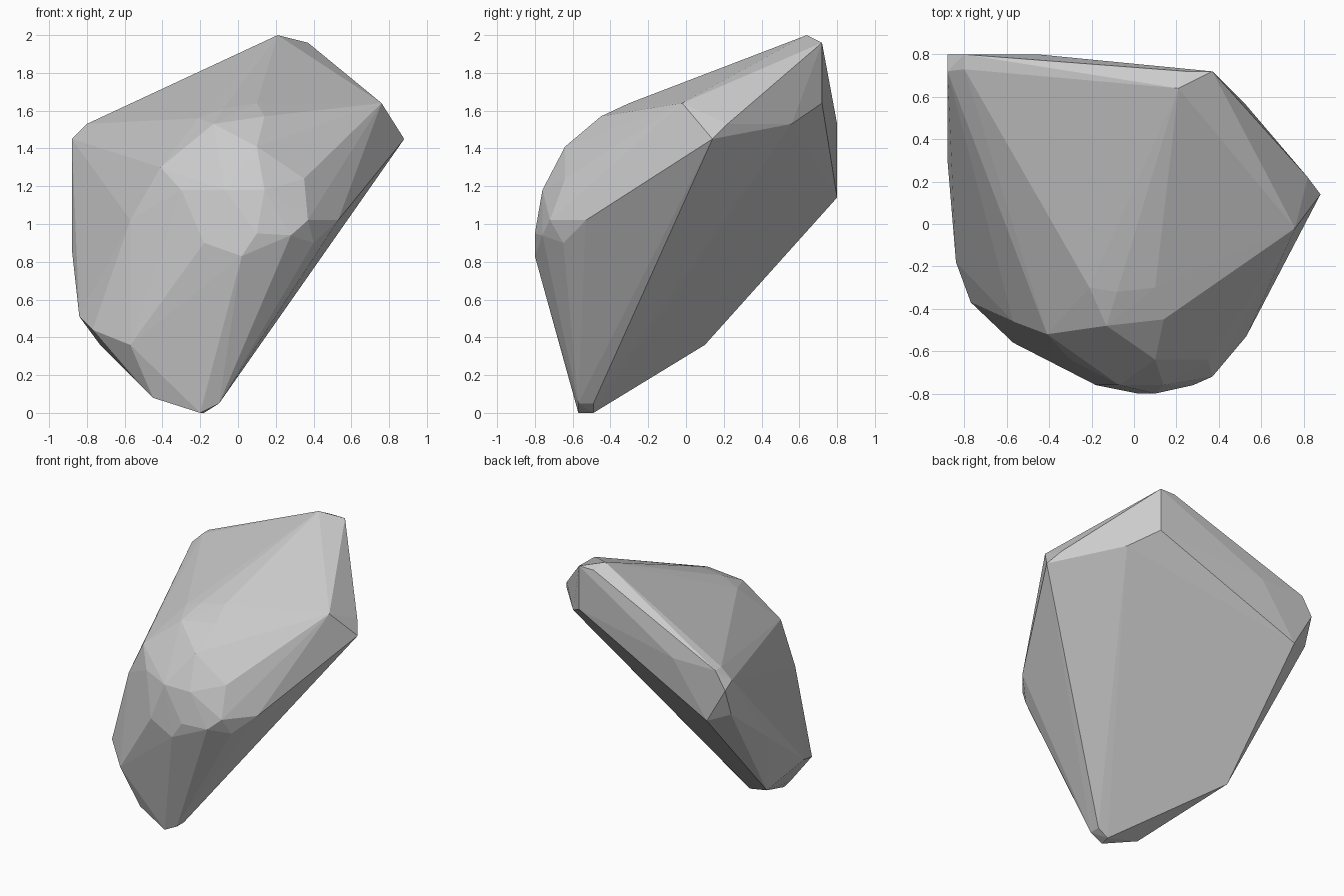
import bpy, bmesh

# Feature corners of a chipped boulder; the faceted skin is their convex hull
crown = [(.21, .64, 2), (.37, .72, 1.96), (.25, .72, 1.96), (.37, .72, 1.64),
         (.53, .56, 1.53), (.76, -.02, 1.64), (.88, .14, 1.45), (.82, .22, 1.53)]
back_edge = [(-.88, .72, 1.45), (-.88, .8, 1.4), (-.8, .73, 1.53), (-.8, .8, 1.53),
             (-.45, .8, 1.53), (-.73, .8, 1.14), (-.88, .73, 1.2), (-.88, .3, .87)]
foot = [(-.18, -.49, 0), (-.2, -.57, 0), (-.1, -.49, .05), (-.1, -.57, .05),
        (-.45, -.5, .08), (-.54, -.45, .17), (-.73, .1, .36), (-.84, -.18, .51),
        (-.77, -.37, .44), (-.57, -.56, .36)]
# Rounded front bulge
bulge = [(.1, -.3, 1.64), (-.08, -.32, 1.61), (-.21, -.3, 1.56), (-.13, -.48, 1.53),
         (.14, -.45, 1.57), (-.49, -.21, 1.36), (.1, -.64, 1.41), (.25, -.5, 1.46),
         (.45, -.5, 1.25), (.35, -.64, 1.24), (.53, -.53, 1.02), (.4, -.65, .9),
         (.37, -.72, 1.02), (.28, -.76, .94), (.1, -.8, .95), (.02, -.8, .83),
         (-.18, -.76, .9), (-.07, -.76, 1.18), (.14, -.76, 1.18), (-.3, -.64, 1.18),
         (-.41, -.52, 1.3), (-.57, -.46, 1.02)]

bm = bmesh.new()
for p in crown + back_edge + foot + bulge:
    bm.verts.new(p)
res = bmesh.ops.convex_hull(bm, input=bm.verts[:])
inner = {v for v in res["geom_interior"] + res["geom_unused"]
         if isinstance(v, bmesh.types.BMVert) and v.is_valid}
bmesh.ops.delete(bm, geom=list(inner), context='VERTS')
bmesh.ops.recalc_face_normals(bm, faces=bm.faces[:])
mesh = bpy.data.meshes.new("boulder")
bm.to_mesh(mesh)
bm.free()
boulder = bpy.data.objects.new("boulder", mesh)
bpy.context.collection.objects.link(boulder)

# Soft facets, crisp chipped edges
bpy.context.view_layer.objects.active = boulder
boulder.select_set(True)
bpy.ops.object.shade_flat()
